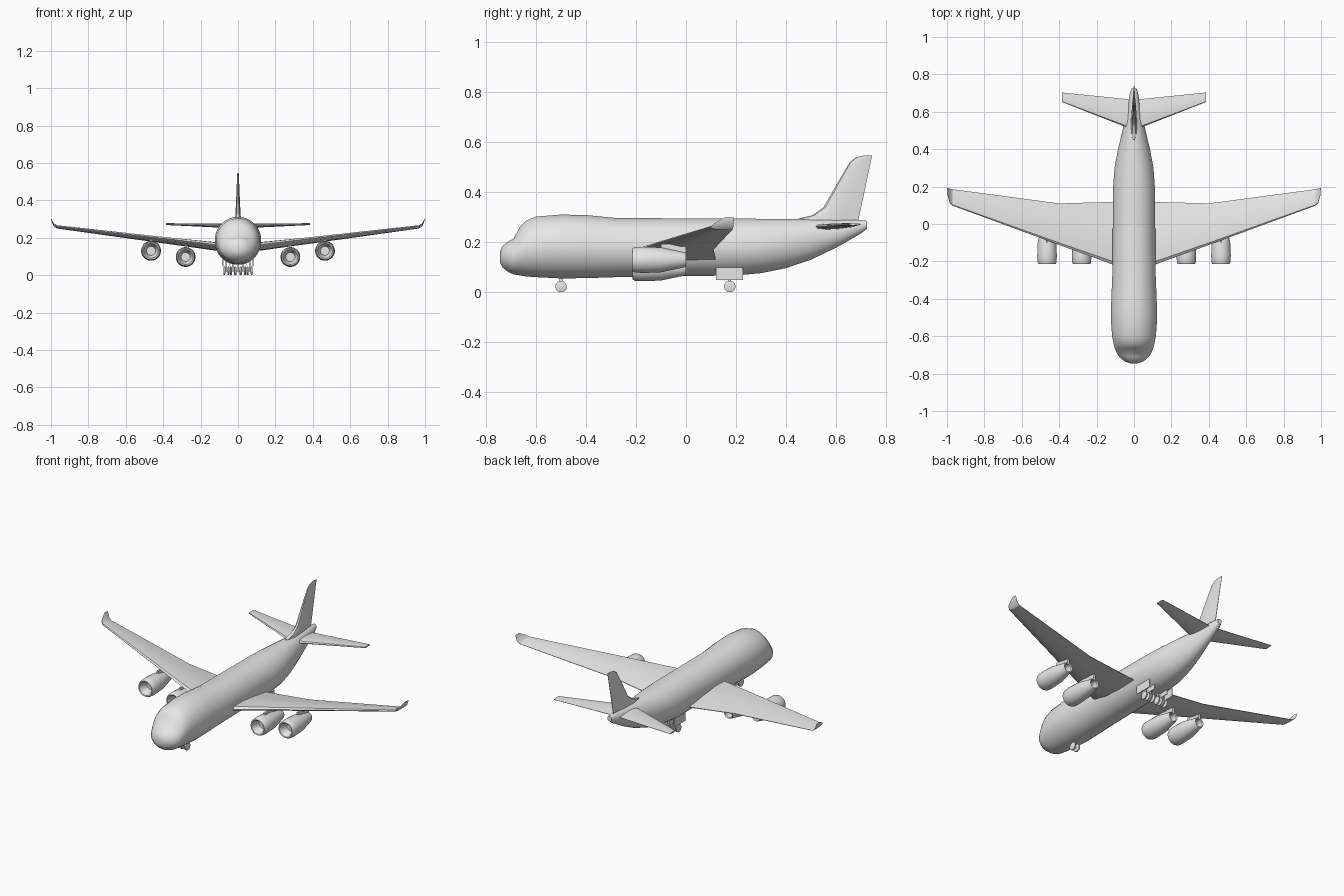
import bpy, bmesh, math
from mathutils import Vector

cube = bpy.data.objects.get("Cube")
if cube:
    bpy.data.objects.remove(cube)

grey = bpy.data.materials.new("airframe grey")
grey.use_nodes = True
grey.diffuse_color = (0.8, 0.8, 0.8, 1)
grey.node_tree.nodes["Principled BSDF"].inputs["Base Color"].default_value = grey.diffuse_color
parts = []


def loft(name, rings, mirror=False):
    """Skin a row of closed rings and cap both ends."""
    bm = bmesh.new()
    rows = [[bm.verts.new(p) for p in ring] for ring in rings]
    count = len(rows[0])
    for a, b in zip(rows, rows[1:]):
        for i in range(count):
            j = (i + 1) % count
            bm.faces.new((a[i], a[j], b[j], b[i]))
    bm.faces.new(rows[0])
    bm.faces.new(rows[-1])
    bmesh.ops.recalc_face_normals(bm, faces=bm.faces)
    mesh = bpy.data.meshes.new(name)
    bm.to_mesh(mesh)
    bm.free()
    mesh.materials.append(grey)
    obj = bpy.data.objects.new(name, mesh)
    bpy.context.collection.objects.link(obj)
    if mirror:
        obj.modifiers.new("mirror", "MIRROR").use_clip = False
    parts.append(obj)
    return obj


def ellipse(centre, u, v, sides):
    """Closed ring around a centre, spanned by two axis vectors."""
    turns = [math.tau * (i + 0.5) / sides for i in range(sides)]
    return [Vector(centre) + Vector(u) * math.cos(t) + Vector(v) * math.sin(t) for t in turns]


def blade(name, stations, up, mirror=False):
    """Aerofoil surface from (leading point, trailing point, thickness) stations."""
    upper = [(0.05, 0.6), (0.3, 1), (0.65, 0.7), (1, 0.1)]
    shape = [(0, 0)] + upper + [(c, -h) for c, h in reversed(upper)]
    rings = []
    for lead, trail, thick in stations:
        lead, trail = Vector(lead), Vector(trail)
        rings.append([lead.lerp(trail, c) + Vector(up) * h * thick / 2 for c, h in shape])
    return loft(name, rings, mirror)


def box(name, x, y, z, mirror=True):
    """Block given by its low and high limits on each axis."""
    rings = [[(a, y[0], z[0]), (a, y[1], z[0]), (a, y[1], z[1]), (a, y[0], z[1])] for a in x]
    return loft(name, rings, mirror)


def wheel(name, x, y, radius, width):
    rings = []
    for side, scale in ((-1, 0.7), (-0.6, 1), (0.6, 1), (1, 0.7)):
        r = radius * scale
        rings.append(ellipse((x + side * width / 2, y, radius), (0, r, 0), (0, 0, r), 16))
    return loft(name, rings, True)


# Fuselage: y, half width, bottom, top
hull = [
    (-0.745, 0.02, 0.12, 0.16), (-0.735, 0.05, 0.1, 0.185), (-0.71, 0.08, 0.08, 0.205),
    (-0.69, 0.093, 0.072, 0.215), (-0.665, 0.103, 0.067, 0.262), (-0.64, 0.11, 0.063, 0.288),
    (-0.6, 0.118, 0.06, 0.304), (-0.5, 0.125, 0.055, 0.312), (-0.4, 0.122, 0.056, 0.31),
    (-0.28, 0.117, 0.06, 0.298), (0.2, 0.112, 0.067, 0.296), (0.3, 0.105, 0.076, 0.295),
    (0.4, 0.086, 0.096, 0.294), (0.5, 0.062, 0.13, 0.293), (0.6, 0.04, 0.178, 0.291),
    (0.7, 0.022, 0.235, 0.289), (0.725, 0.014, 0.255, 0.286),
]
loft("fuselage", [ellipse((0, y, (lo + hi) / 2), (w, 0, 0), (0, 0, (hi - lo) / 2), 28)
                  for y, w, lo, hi in hull])

# Wings and upturned tips
blade("wing", [
    ((0.05, -0.24, 0.155), (0.05, 0.12, 0.128), 0.045),
    ((0.4, -0.112, 0.197), (0.4, 0.11, 0.172), 0.03),
    ((0.97, 0.098, 0.262), (0.97, 0.186, 0.252), 0.016)], (0, 0, 1), True)
blade("wing_tip", [
    ((0.97, 0.098, 0.262), (0.97, 0.186, 0.252), 0.016),
    ((0.985, 0.112, 0.274), (0.988, 0.19, 0.266), 0.014),
    ((0.997, 0.155, 0.298), (0.999, 0.192, 0.298), 0.008)], (0, 0, 1), True)

# Tail surfaces
blade("tailplane", [
    ((0.01, 0.505, 0.262), (0.01, 0.665, 0.262), 0.024),
    ((0.385, 0.652, 0.273), (0.385, 0.703, 0.273), 0.01)], (0, 0, 1), True)
fin = [(0.275, 0.43, 0.688, 0.034), (0.295, 0.45, 0.691, 0.032), (0.308, 0.505, 0.694, 0.03),
       (0.34, 0.55, 0.701, 0.026), (0.45, 0.613, 0.724, 0.016), (0.52, 0.655, 0.739, 0.011),
       (0.54, 0.68, 0.743, 0.009), (0.547, 0.71, 0.745, 0.006)]
blade("tail_fin", [((0, a, z), (0, b, z), t) for z, a, b, t in fin], (1, 0, 0))

# Engines: y and radius along intake, cowl and exhaust
nacelle = [(-0.165, 0.024), (-0.195, 0.032), (-0.213, 0.04), (-0.215, 0.046), (-0.205, 0.051),
           (-0.17, 0.053), (-0.1, 0.05), (-0.01, 0.031), (0, 0.028), (-0.005, 0.023), (-0.04, 0.02)]
for place, x, z, front in (("inner", 0.28, 0.097, -0.15), ("outer", 0.465, 0.13, -0.1)):
    loft(place + "_engine", [ellipse((x, y, z), (r, 0, 0), (0, 0, r), 24) for y, r in nacelle], True)
    box(place + "_pylon", (x - 0.006, x + 0.006), (front, 0), (z + 0.02, z + 0.064))

# Landing gear
wheel("nose_wheel", 0.014, -0.5, 0.023, 0.014)
box("nose_strut", (-0.004, 0.004), (-0.506, -0.494), (0.02, 0.07), False)
box("nose_axle", (-0.014, 0.014), (-0.503, -0.497), (0.02, 0.026), False)
for place, x in (("inner", 0.027), ("outer", 0.062)):
    for side in (-1, 1):
        wheel(place + "_main_wheel", x + side * 0.011, 0.175, 0.023, 0.011)
    box(place + "_main_strut", (x - 0.004, x + 0.004), (0.169, 0.181), (0.02, 0.1))
    box(place + "_main_axle", (x - 0.011, x + 0.011), (0.172, 0.178), (0.02, 0.026))
box("gear_door", (0.078, 0.082), (0.12, 0.228), (0.05, 0.1))
box("inner_gear_door", (0.042, 0.046), (0.12, 0.228), (0.05, 0.085))

# Smooth shading with crisp edges
bpy.ops.object.select_all(action="DESELECT")
for obj in parts:
    obj.select_set(True)
bpy.context.view_layer.objects.active = parts[0]
bpy.ops.object.shade_smooth_by_angle(angle=math.radians(35))
